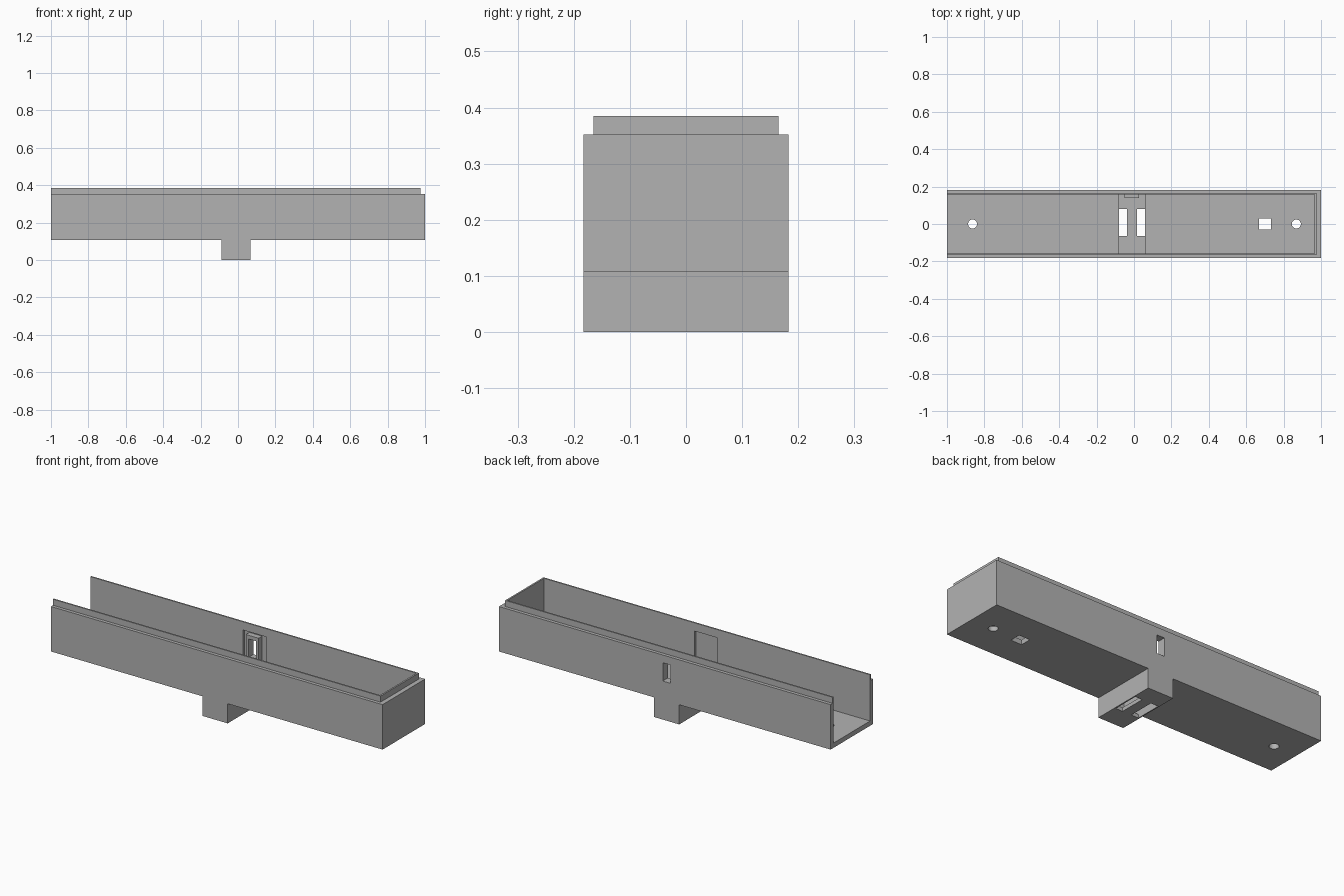
import bpy

cube = bpy.data.objects.get("Cube")
if cube:
    bpy.data.objects.remove(cube, do_unlink=True)

grey = bpy.data.materials.new("plain grey")
grey.use_nodes = True
colour = (0.45, 0.45, 0.45, 1)
grey.diffuse_color = colour
grey.node_tree.nodes["Principled BSDF"].inputs["Base Color"].default_value = colour


def box(name, x, y, z):
    """Box spanning the given (low, high) ranges."""
    spans = (x, y, z)
    bpy.ops.mesh.primitive_cube_add(size=1, location=[sum(s) / 2 for s in spans])
    ob = bpy.context.object
    ob.name = name
    ob.scale = [s[1] - s[0] for s in spans]
    bpy.ops.object.transform_apply(location=True, rotation=False, scale=True)
    ob.data.materials.append(grey)
    return ob


def combine(body, tool, operation):
    """Apply a boolean and discard the tool."""
    tool.hide_render = True
    bpy.context.view_layer.objects.active = body
    mod = body.modifiers.new(operation, "BOOLEAN")
    mod.operation, mod.object, mod.solver = operation, tool, "EXACT"
    bpy.ops.object.modifier_apply(modifier=mod.name)
    bpy.data.objects.remove(tool, do_unlink=True)


BASE, RIM, TOP = 0.107, 0.352, 0.385
HALF, INNER, GROOVE = 0.183, 0.157, 0.17
WELL = (-0.081, 0.059)

# Outer trough body with the lip and the block underneath
tray = box("tray", (-1, 1), (-HALF, HALF), (BASE, RIM))
combine(tray, box("lip", (-1, 0.975), (-0.165, 0.165), (RIM - 0.02, TOP)), "UNION")
combine(tray, box("block", (-0.087, 0.066), (-HALF, HALF), (0, BASE + 0.01)), "UNION")

# Main cavity, open at one end, and the well with its wall grooves
combine(tray, box("cavity", (-1.1, 0.966), (-INNER, INNER), (BASE + 0.026, 0.5)), "DIFFERENCE")
combine(tray, box("well", WELL, (-GROOVE, GROOVE), (0.02, 0.34)), "DIFFERENCE")

# Raised socket on the back wall, then its slot
combine(tray, box("socket", (-0.05, 0.026), (0.14, GROOVE + 0.005), (0.18, 0.33)), "UNION")
combine(tray, box("socket_slot", (-0.034, 0.012), (0.1, 0.25), (0.21, 0.31)), "DIFFERENCE")

# Two slots through the block bottom
for x in ((WELL[0], -0.037), (0.017, WELL[1])):
    combine(tray, box("bottom_slot", x, (-0.064, 0.08), (-0.1, 0.05)), "DIFFERENCE")

# Floor openings: one square, two round
combine(tray, box("square_hole", (0.668, 0.733), (-0.03, 0.03), (0.05, 0.2)), "DIFFERENCE")
for x in (-0.863, 0.868):
    bpy.ops.mesh.primitive_cylinder_add(vertices=32, radius=0.024, depth=0.2, location=(x, 0, 0.12))
    hole = bpy.context.object
    hole.data.materials.append(grey)
    combine(tray, hole, "DIFFERENCE")
